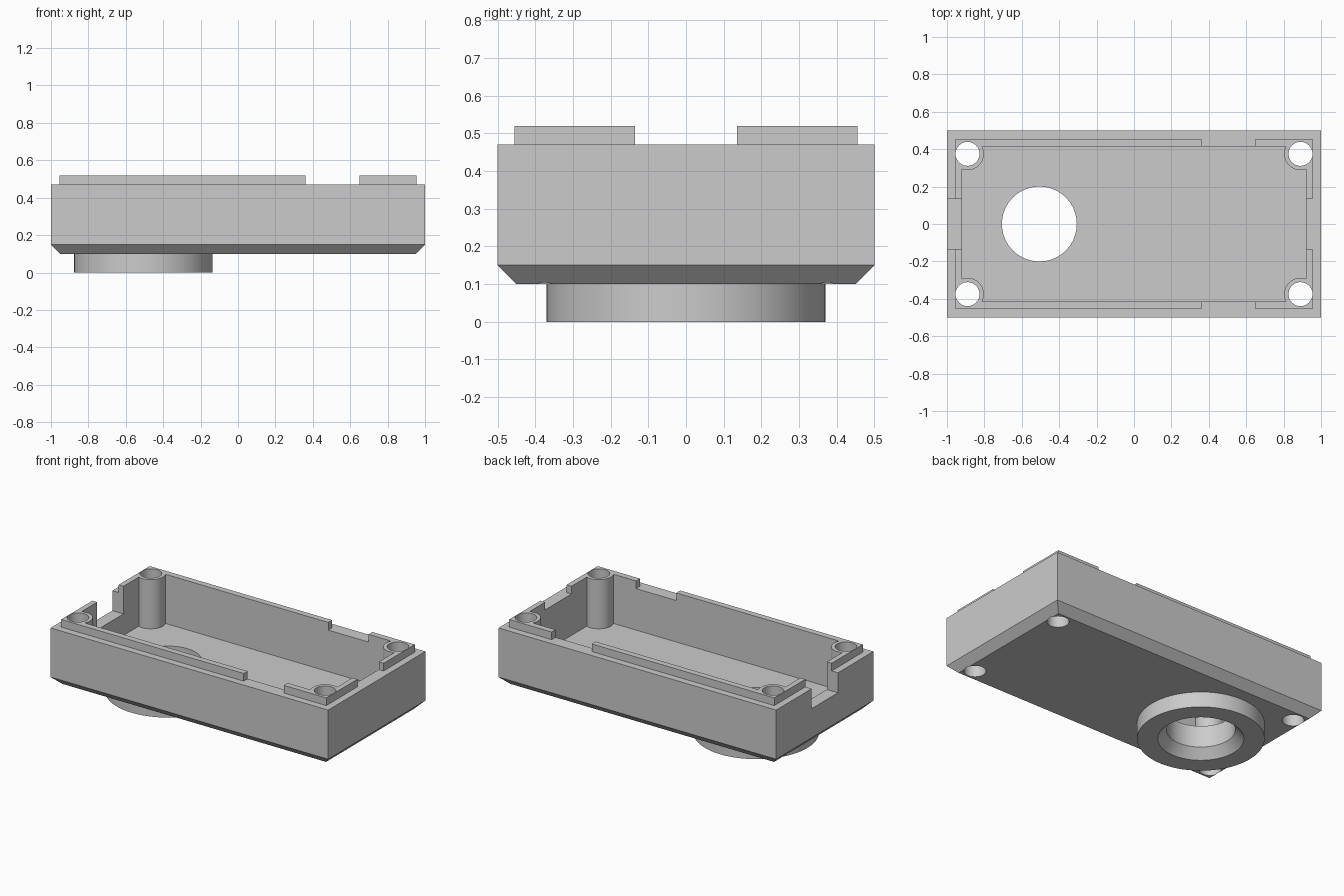
import bpy, bmesh, math
from mathutils import Matrix

old = bpy.data.objects.get("Cube")
if old:
    bpy.data.objects.remove(old, do_unlink=True)

grey = bpy.data.materials.new("light grey")
grey.use_nodes = True
COLOUR = (0.6, 0.6, 0.6, 1)
grey.diffuse_color = COLOUR
grey.node_tree.nodes["Principled BSDF"].inputs["Base Color"].default_value = COLOUR


def make(name, bm):
    bmesh.ops.recalc_face_normals(bm, faces=bm.faces)
    me = bpy.data.meshes.new(name)
    bm.to_mesh(me)
    bm.free()
    me.materials.append(grey)
    ob = bpy.data.objects.new(name, me)
    bpy.context.scene.collection.objects.link(ob)
    return ob


def box(name, x0, x1, y0, y1, z0, z1):
    bm = bmesh.new()
    m = Matrix.Translation(((x0 + x1) / 2, (y0 + y1) / 2, (z0 + z1) / 2))
    m = m @ Matrix.Diagonal((x1 - x0, y1 - y0, z1 - z0, 1))
    bmesh.ops.create_cube(bm, size=1, matrix=m)
    return make(name, bm)


def cylinder(name, x, y, r, z0, z1, sides=64):
    bm = bmesh.new()
    bmesh.ops.create_cone(bm, cap_ends=True, segments=sides, radius1=r, radius2=r,
                          depth=z1 - z0, matrix=Matrix.Translation((x, y, (z0 + z1) / 2)))
    return make(name, bm)


def combine(ob, other, operation):
    """Apply a boolean and discard the second object."""
    mod = ob.modifiers.new("bool", "BOOLEAN")
    mod.operation, mod.object, mod.solver = operation, other, "EXACT"
    bpy.context.view_layer.update()
    deps = bpy.context.evaluated_depsgraph_get()
    me = bpy.data.meshes.new_from_object(ob.evaluated_get(deps))
    ob.modifiers.clear()
    ob.data = me
    bpy.data.objects.remove(other, do_unlink=True)


BASE, FLOOR, SILL, RIM, LIP = 0.1, 0.2, 0.34, 0.47, 0.52
PORT_X, PORT_R = -0.506, 0.2
POSTS = [(sx * 0.89, sy * 0.375) for sx in (-1, 1) for sy in (-1, 1)]

# Case block with chamfered bottom edges
case = box("case", -1, 1, -0.5, 0.5, BASE, RIM)
bm = bmesh.new()
bm.from_mesh(case.data)
bottom = [e for e in bm.edges if all(v.co.z < BASE + 0.01 for v in e.verts)]
bmesh.ops.bevel(bm, geom=bottom, offset=0.05, segments=1, affect="EDGES")
bmesh.ops.recalc_face_normals(bm, faces=bm.faces)
bm.to_mesh(case.data)
bm.free()

# Raised lip sections, hollowed out later by the cavity
for x0, x1 in ((-0.955, 0.36), (0.65, 0.955)):
    for y0, y1 in ((-0.455, -0.135), (0.135, 0.455)):
        combine(case, box("lip", x0, x1, y0, y1, 0.3, LIP), "UNION")

# Cavity that leaves the corner screw posts standing
cavity = box("cavity", -0.92, 0.92, -0.415, 0.415, FLOOR, 0.8)
for x, y in POSTS:
    combine(cavity, cylinder("post", x, y, 0.087, 0, 1), "DIFFERENCE")
combine(case, cavity, "DIFFERENCE")

# Screw holes, cable notch in the right end, and round port
for x, y in POSTS:
    combine(case, cylinder("hole", x, y, 0.064, 0, 1, 48), "DIFFERENCE")
combine(case, box("notch", -1.1, -0.9, -0.135, 0.135, SILL, 0.8), "DIFFERENCE")
combine(case, cylinder("port", PORT_X, 0, PORT_R, 0, 0.4, 96), "DIFFERENCE")

# Port ring under the base with a countersunk opening
bm = bmesh.new()
profile = [(0.25, 0), (0.37, 0), (0.37, BASE), (PORT_R, BASE), (PORT_R, 0.06)]
verts = [bm.verts.new((0, r, z)) for r, z in profile]
edges = [bm.edges.new((verts[i], verts[(i + 1) % len(verts)])) for i in range(len(verts))]
bmesh.ops.spin(bm, geom=verts + edges, axis=(0, 0, 1), cent=(0, 0, 0),
               angle=math.tau, steps=96, use_merge=True)
bmesh.ops.remove_doubles(bm, verts=bm.verts, dist=0.0001)
bmesh.ops.translate(bm, verts=bm.verts, vec=(PORT_X, 0, 0))
ring = make("port_ring", bm)

# Smooth round walls, keep the corners sharp
bpy.ops.object.select_all(action="DESELECT")
for ob in (case, ring):
    ob.select_set(True)
bpy.context.view_layer.objects.active = case
bpy.ops.object.shade_smooth_by_angle(angle=math.radians(30))
